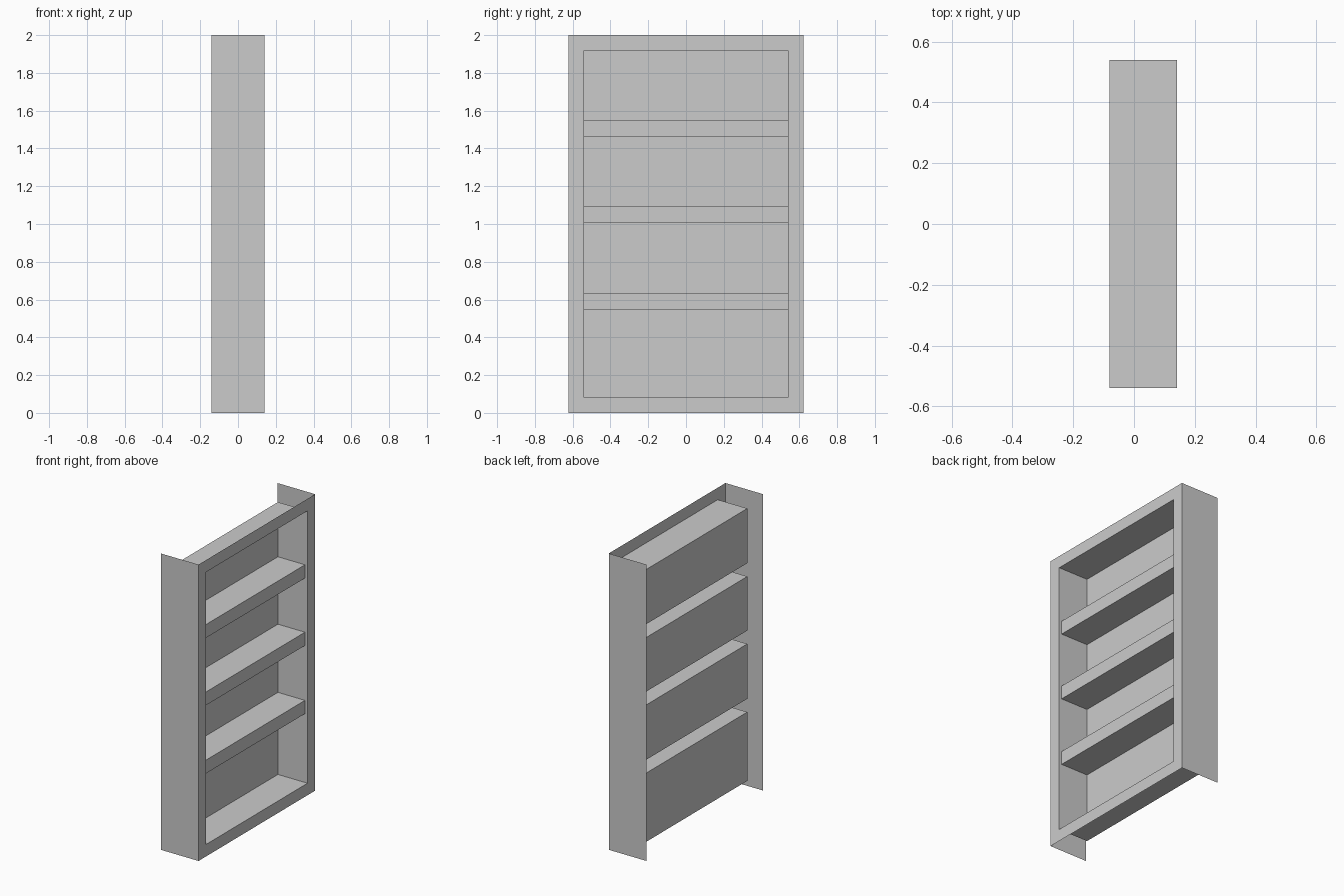
import bpy, bmesh

if "Cube" in bpy.data.objects:
    bpy.data.objects.remove(bpy.data.objects["Cube"])

W, D, H = 0.622, 0.141, 2.0          # half width, half depth, height
IW, Z0, Z1 = 0.54, 0.081, 1.919      # opening half width, bottom, top
BACK, LIP = -0.08, 0.122             # back panel and shelf front positions
SHELVES = [(0.545, 0.635), (1.005, 1.095), (1.46, 1.55)]


def make(name, quads):
    """Single-sided sheet part from a list of quads."""
    bm = bmesh.new()
    for q in quads:
        bm.faces.new([bm.verts.new(p) for p in q])
    bmesh.ops.remove_doubles(bm, verts=bm.verts, dist=1e-5)
    mesh = bpy.data.meshes.new(name)
    bm.to_mesh(mesh)
    bm.free()
    ob = bpy.data.objects.new(name, mesh)
    bpy.context.collection.objects.link(ob)


def facing_x(x, y, z0, z1):          # faces +x, spans -y..y
    return [(x, -y, z0), (x, y, z0), (x, y, z1), (x, -y, z1)]


def level(z, x0, x1, up):            # horizontal sheet
    q = [(x0, -IW, z), (x1, -IW, z), (x1, IW, z), (x0, IW, z)]
    return q if up else q[::-1]


def wall(y, x0, x1, z0, z1, plus):   # upright sheet facing +y or -y
    q = [(x0, y, z0), (x0, y, z1), (x1, y, z1), (x1, y, z0)]
    return q if plus else q[::-1]


# Front frame: mitred border around the opening
outer = [(D, -W, 0), (D, W, 0), (D, W, H), (D, -W, H)]
inner = [(D, -IW, Z0), (D, IW, Z0), (D, IW, Z1), (D, -IW, Z1)]
make("front_frame", [[outer[i], outer[(i + 1) % 4], inner[(i + 1) % 4], inner[i]]
                     for i in range(4)])

# Outer side panels
make("side_panels", [wall(s * W, -D, D, 0, H, s > 0) for s in (-1, 1)])

# Compartments between shelves: back panel and inner walls
edges = [Z0] + [z for s in SHELVES for z in s] + [Z1]
cells = list(zip(edges[0::2], edges[1::2]))
make("back_panels", [facing_x(BACK, IW, a, b) for a, b in cells])
make("inner_walls", [wall(s * IW, BACK, LIP, a, b, s < 0)
                     for s in (-1, 1) for a, b in cells]
     + [wall(s * IW, LIP, D, Z0, Z1, s < 0) for s in (-1, 1)])

# Floor and ceiling of the opening
make("floor_and_ceiling", [level(Z0, BACK, D, True), level(Z1, BACK, D, False)])

# Shelves: hollow, open at the rear
for i, (a, b) in enumerate(SHELVES, 1):
    make(f"shelf_{i}", [level(b, BACK, LIP, True), level(a, BACK, LIP, False),
                        facing_x(LIP, IW, a, b)])
